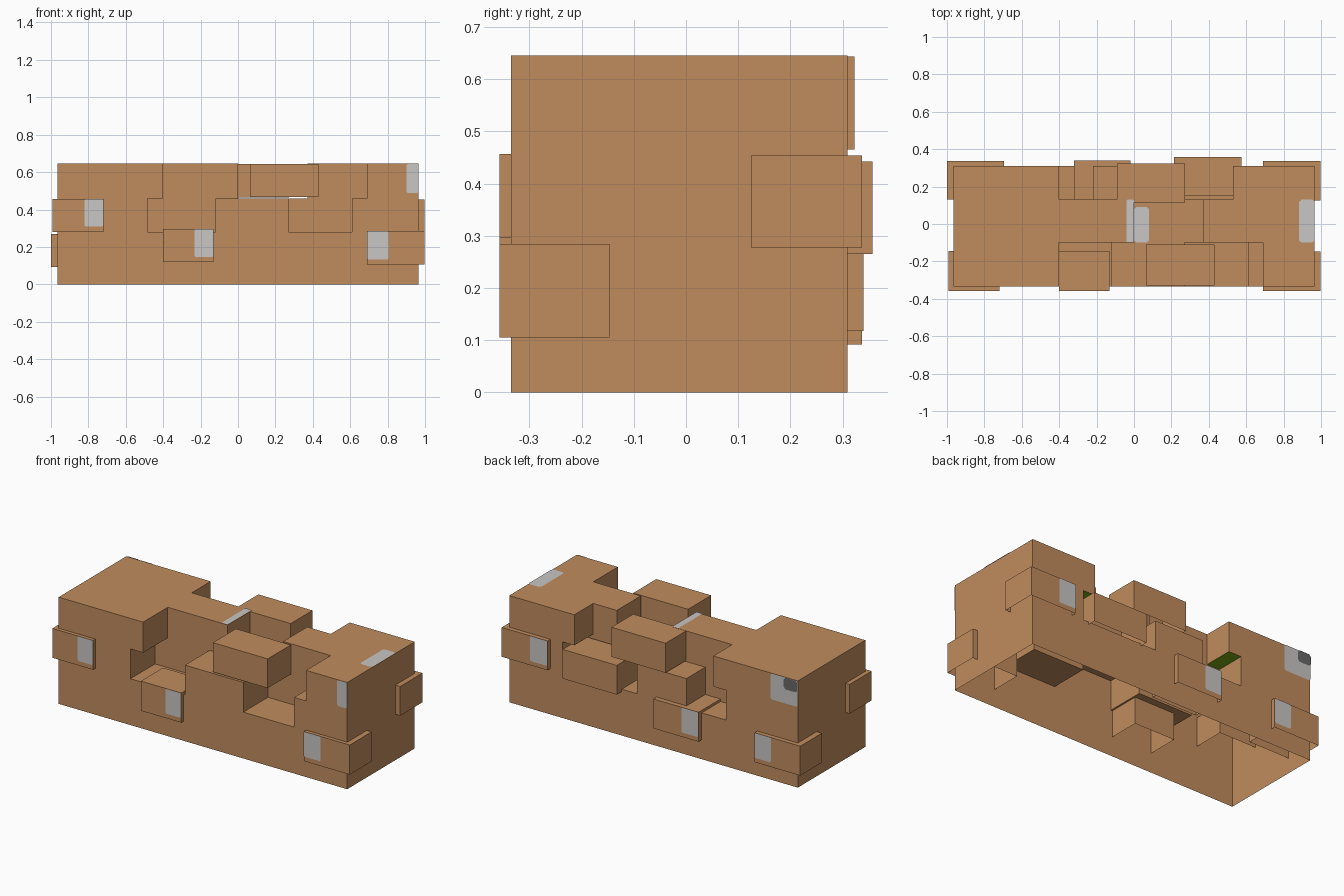
import bpy, bmesh

if "Cube" in bpy.data.objects:
    bpy.data.objects.remove(bpy.data.objects["Cube"])


def mat(name, rgb):
    lin = [(c / 255 / 12.92) if c < 11 else ((c / 255 + 0.055) / 1.055) ** 2.4 for c in rgb]
    m = bpy.data.materials.new(name)
    m.diffuse_color = (*lin, 1)
    m.use_nodes = True
    m.node_tree.nodes["Principled BSDF"].inputs["Base Color"].default_value = m.diffuse_color
    return m


CARD = mat("cardboard brown", (192, 140, 94))
TAPE = mat("tape grey", (201, 199, 197))
DARK = mat("dark grey", (104, 104, 104))
GREEN = mat("underside green", (122, 172, 18))


def finish(bm, name, *mats):
    me = bpy.data.meshes.new(name)
    bm.to_mesh(me)
    bm.free()
    for m in mats:
        me.materials.append(m)
    ob = bpy.data.objects.new(name, me)
    bpy.context.collection.objects.link(ob)
    return ob


# Main stack: cells of three rows by three tiers, with the gaps left empty
XS = [-0.965, -0.485, -0.4, -0.22, -0.12, 0, 0.11, 0.27, 0.372, 0.53, 0.61, 0.69, 0.965]
YS = [-0.335, -0.1, 0.13, 0.31]
ZS = [0, 0.28, 0.46, 0.645]
GAPS = {  # (row, tier): empty x ranges
    (0, 2): [(-0.4, 0.69)],
    (1, 2): [(0, 0.372)],
    (2, 2): [(-0.4, 0.53)],
    (0, 1): [(-0.485, -0.12), (0.27, 0.61)],
    (2, 1): [(-0.485, -0.22), (0.11, 0.61)],
}


def solid(i, j, k):
    if not (0 <= i < len(XS) - 1 and 0 <= j < 3 and 0 <= k < 3):
        return False
    mid = (XS[i] + XS[i + 1]) / 2
    return not any(a < mid < b for a, b in GAPS.get((j, k), []))


bm = bmesh.new()
axes = (XS, YS, ZS)
for i in range(len(XS) - 1):
    for j in range(3):
        for k in range(3):
            if not solid(i, j, k):
                continue
            cell = (i, j, k)
            for ax in range(3):
                for side in (0, 1):
                    nb = list(cell)
                    nb[ax] += 2 * side - 1
                    # the bottom of the stack is open
                    if solid(*nb) or (ax == 2 and nb[2] < 0):
                        continue
                    u, v = (ax + 1) % 3, (ax + 2) % 3
                    corners = []
                    for du, dv in ((0, 0), (1, 0), (1, 1), (0, 1)):
                        d = [0, 0, 0]
                        d[ax], d[u], d[v] = side, du, dv
                        corners.append([axes[a][cell[a] + d[a]] for a in range(3)])
                    if side == 0:
                        corners.reverse()
                    f = bm.faces.new([bm.verts.new(c) for c in corners])
                    f.material_index = 1 if (ax == 2 and side == 0) else 0
bmesh.ops.remove_doubles(bm, verts=bm.verts, dist=0.0001)
finish(bm, "box_stack", CARD, GREEN)


# Loose boxes, open underneath
def box(name, x, y, z):
    bm = bmesh.new()
    bmesh.ops.create_cube(bm, size=1)
    for v in bm.verts:
        v.co = [r[0] if c < 0 else r[1] for c, r in zip(v.co, (x, y, z))]
    bm.normal_update()
    bmesh.ops.delete(bm, geom=[f for f in bm.faces if f.normal.z < -0.5], context='FACES_ONLY')
    finish(bm, name, CARD)


box("front_left_box", (-0.992, -0.72), (-0.357, -0.145), (0.28, 0.457))
box("front_middle_box", (-0.4, -0.13), (-0.357, -0.145), (0.118, 0.297))
box("front_right_box", (0.69, 0.997), (-0.357, -0.147), (0.105, 0.284))
box("front_top_box", (0.063, 0.43), (-0.33, -0.11), (0.466, 0.643))
box("back_left_box", (-1.0, -0.695), (0.13, 0.337), (0.092, 0.27))
box("back_middle_box", (-0.322, -0.02), (0.13, 0.34), (0.117, 0.295))
box("back_right_box", (0.69, 0.997), (0.125, 0.337), (0.277, 0.454))
box("back_inset_box", (0.213, 0.575), (0.15, 0.357), (0.265, 0.442))
box("back_top_box", (-0.09, 0.272), (0.115, 0.323), (0.465, 0.644))


# Tape plates: rectangles with clipped corners lying just over a face
def plate(name, axis, at, a, b, material=TAPE, c=0.012):
    (a0, a1), (b0, b1) = a, b
    pts = [(a0 + c, b0), (a1 - c, b0), (a1, b0 + c), (a1, b1 - c),
           (a1 - c, b1), (a0 + c, b1), (a0, b1 - c), (a0, b0 + c)]
    bm = bmesh.new()
    f = bm.faces.new([bm.verts.new((p, at, q) if axis == 'y' else (p, q, at)) for p, q in pts])
    if axis == 'y' and at > 0:
        f.normal_flip()
    finish(bm, name, material)


for n, x, z in (("left", (-0.82, -0.72), (0.308, 0.457)),
                ("middle", (-0.232, -0.13), (0.147, 0.297)),
                ("right", (0.69, 0.805), (0.134, 0.284))):
    plate("front_" + n + "_tape", 'y', -0.36, x, z, c=0.006)
for n, x, y, z in (("left", (-0.805, -0.695), 0.34, (0.12, 0.27)),
                   ("middle", (-0.322, -0.21), 0.343, (0.145, 0.295)),
                   ("right", (0.69, 0.805), 0.34, (0.304, 0.454))):
    plate("back_" + n + "_tape", 'y', y, x, z, c=0.006)
plate("front_corner_tape", 'y', -0.338, (0.9, 0.965), (0.488, 0.645), c=0.008)
plate("back_corner_tape", 'y', 0.313, (-0.965, -0.785), (0.488, 0.645), c=0.008)
plate("back_corner_dark", 'y', 0.316, (-0.965, -0.875), (0.575, 0.645), DARK)
plate("top_right_tape", 'z', 0.648, (0.883, 0.965), (-0.1, 0.13))
plate("top_middle_tape", 'z', 0.648, (-0.04, 0), (-0.1, 0.13), c=0.006)
plate("step_tape", 'z', 0.463, (0, 0.08), (-0.1, 0.09))
